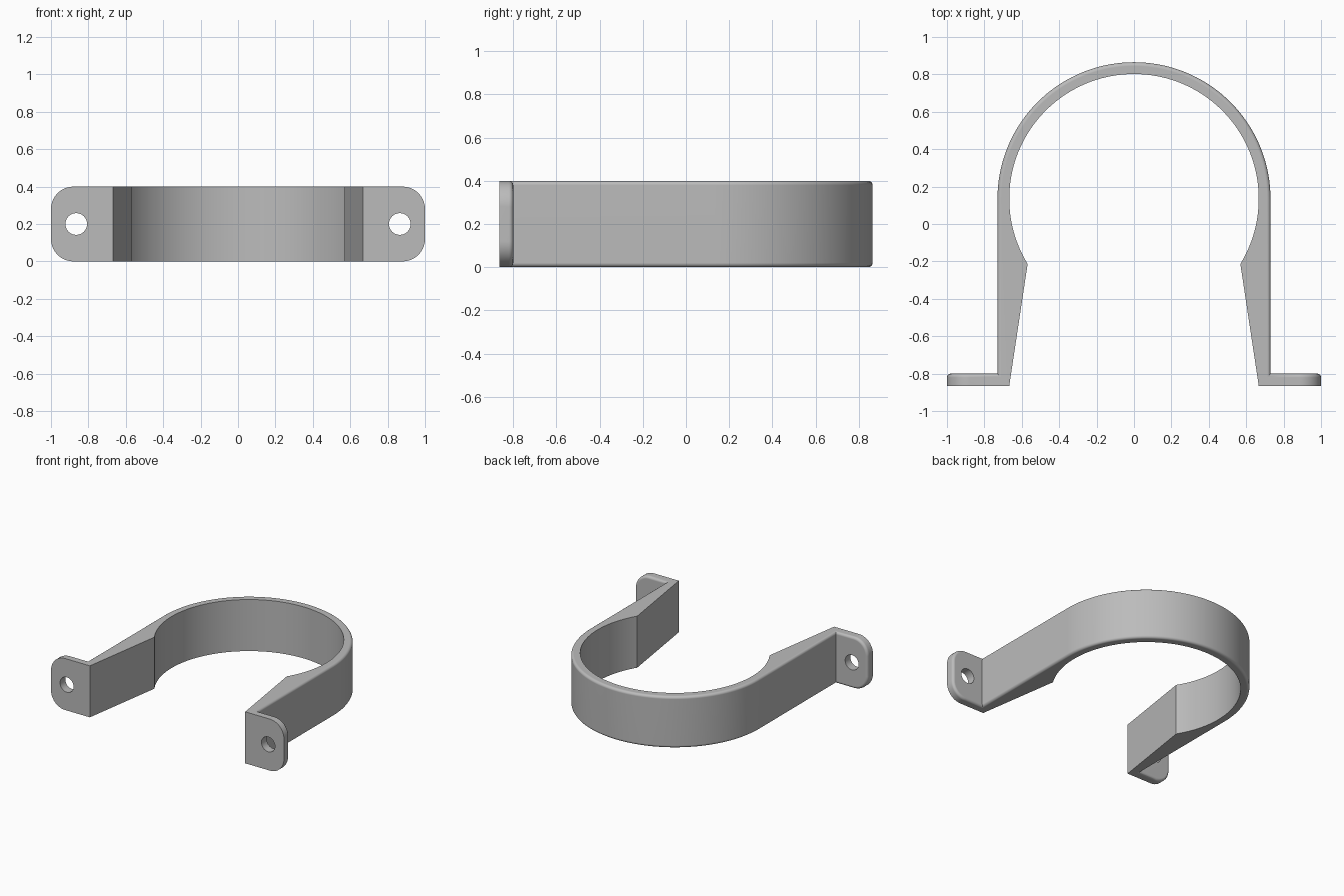
import bpy, bmesh, math
from mathutils import Matrix

if "Cube" in bpy.data.objects:
    bpy.data.objects.remove(bpy.data.objects["Cube"], do_unlink=True)

HEIGHT, CENTRE_Y = 0.4, 0.135
R_OUT, R_IN = 0.73, 0.667
FRONT, FOOT_BACK = -0.865, -0.8
CORNER, FILLET = 0.12, 0.02

grey = bpy.data.materials.new("grey")
grey.use_nodes = True
colour = (0.5, 0.5, 0.5, 1)
grey.diffuse_color = colour
grey.node_tree.nodes["Principled BSDF"].inputs["Base Color"].default_value = colour


def arc(radius, start, end, steps):
    angles = [math.radians(start + (end - start) * i / steps) for i in range(steps + 1)]
    return [(radius * math.cos(a), CENTRE_Y + radius * math.sin(a)) for a in angles]


# Strap outline: outer arch with feet, then back along the inner ring
outer = [(1, FRONT), (1, FOOT_BACK), (R_OUT, FOOT_BACK)] + arc(R_OUT, 0, 180, 72)
outer += [(-R_OUT, FOOT_BACK), (-1, FOOT_BACK), (-1, FRONT)]
inner = [(-R_IN, FRONT)] + arc(R_IN, 211.5, -31.5, 96) + [(R_IN, FRONT)]

bm = bmesh.new()
base = bm.faces.new([bm.verts.new((x, y, 0)) for x, y in outer + inner])
top = bmesh.ops.extrude_face_region(bm, geom=[base])
bmesh.ops.translate(bm, vec=(0, 0, HEIGHT),
                    verts=[g for g in top["geom"] if isinstance(g, bmesh.types.BMVert)])
bmesh.ops.recalc_face_normals(bm, faces=bm.faces)

# Rounded foot corners
corners = [e for e in bm.edges if all(abs(v.co.x) > 0.999 for v in e.verts)
           and abs(e.verts[0].co.z - e.verts[1].co.z) < 0.001]
bmesh.ops.bevel(bm, geom=corners, offset=CORNER, offset_type='OFFSET',
                segments=10, profile=0.5, affect='EDGES')
bm.normal_update()


def on_outer_wall(v):
    x, y = abs(v.co.x), v.co.y
    if y > CENTRE_Y:
        return abs(math.hypot(x, y - CENTRE_Y) - R_OUT) < 0.002
    return abs(x - R_OUT) < 0.002 or (abs(y - FOOT_BACK) < 0.002 and x > R_OUT)


# Softened rim around the outside of the strap and the back of the feet
rim = [e for e in bm.edges if all(on_outer_wall(v) for v in e.verts)
       and e.is_convex and e.calc_face_angle(0) > 1]
bmesh.ops.bevel(bm, geom=rim, offset=FILLET, offset_type='OFFSET',
                segments=4, profile=0.5, affect='EDGES')
mesh = bpy.data.meshes.new("strap_bracket")
bm.to_mesh(mesh)
bm.free()
bracket = bpy.data.objects.new("strap_bracket", mesh)
bpy.context.collection.objects.link(bracket)
mesh.materials.append(grey)
bpy.context.view_layer.objects.active = bracket
bracket.select_set(True)

# Screw holes
for side in (-1, 1):
    bm = bmesh.new()
    bmesh.ops.create_cone(bm, cap_ends=True, segments=40, radius1=0.058, radius2=0.058,
                          depth=0.3, matrix=Matrix.Translation((side * 0.865, FRONT, HEIGHT / 2))
                          @ Matrix.Rotation(math.pi / 2, 4, 'X'))
    cut_mesh = bpy.data.meshes.new("hole_cutter")
    bm.to_mesh(cut_mesh)
    bm.free()
    cut_mesh.materials.append(grey)
    cutter = bpy.data.objects.new("hole_cutter", cut_mesh)
    bpy.context.collection.objects.link(cutter)
    cutter.hide_render = True
    mod = bracket.modifiers.new("hole", 'BOOLEAN')
    mod.operation, mod.solver, mod.object = 'DIFFERENCE', 'EXACT', cutter
    bpy.ops.object.modifier_apply(modifier=mod.name)
    bpy.data.objects.remove(cutter, do_unlink=True)

bpy.ops.object.shade_smooth_by_angle(angle=math.radians(30))
weighted = bracket.modifiers.new("flat_face_normals", 'WEIGHTED_NORMAL')
weighted.keep_sharp = True
